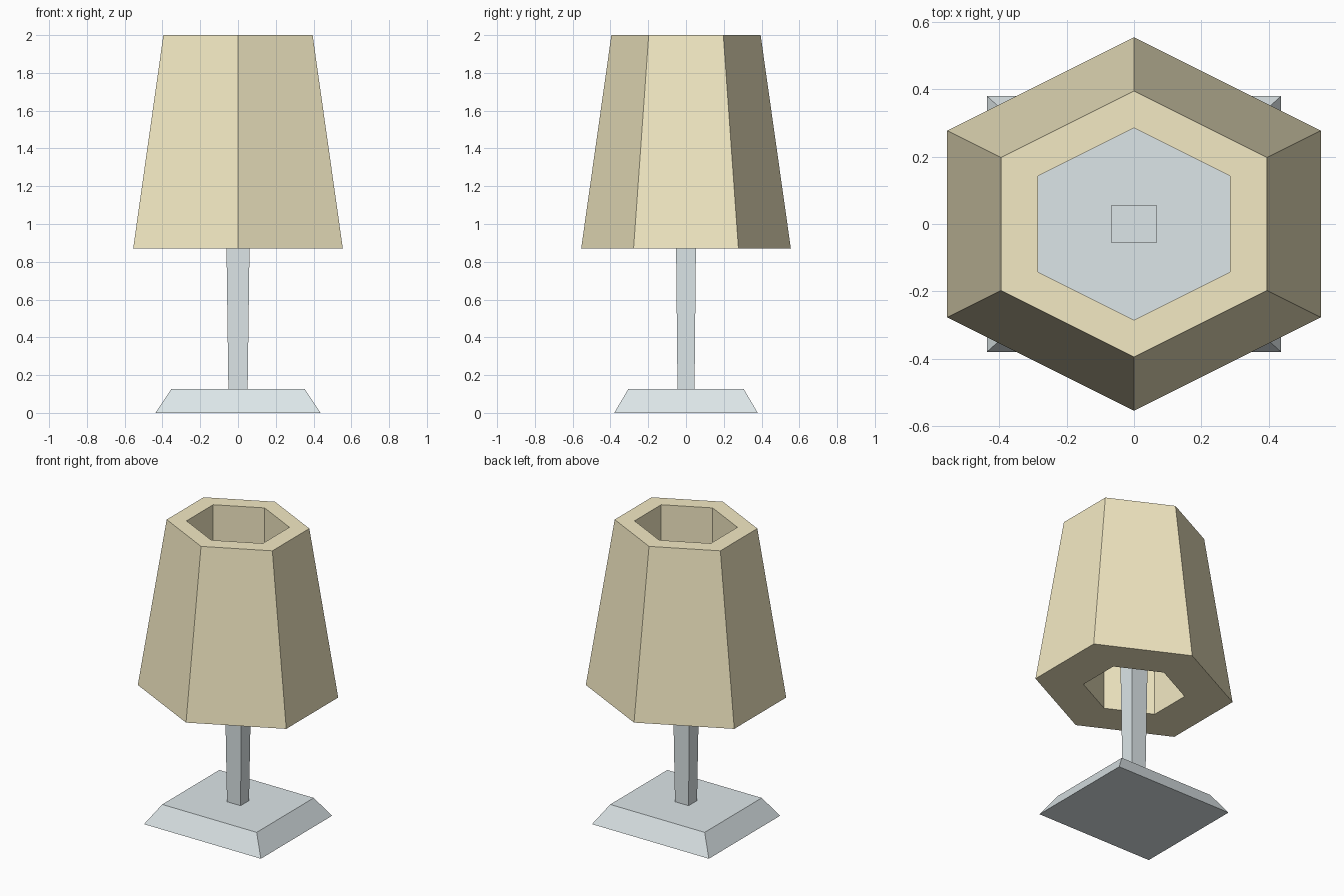
import bpy, bmesh
from math import cos, sin, pi

if "Cube" in bpy.data.objects:
    bpy.data.objects.remove(bpy.data.objects["Cube"])


def material(name, rgb):
    m = bpy.data.materials.new(name)
    m.diffuse_color = (*rgb, 1)
    m.use_nodes = True
    m.node_tree.nodes["Principled BSDF"].inputs["Base Color"].default_value = m.diffuse_color
    return m


def finish(name, bm, mat):
    bmesh.ops.recalc_face_normals(bm, faces=bm.faces)
    mesh = bpy.data.meshes.new(name)
    bm.to_mesh(mesh)
    bm.free()
    mesh.materials.append(mat)
    obj = bpy.data.objects.new(name, mesh)
    bpy.context.collection.objects.link(obj)
    return obj


def tapered_block(name, z0, size0, z1, size1, mat):
    """Box whose bottom and top half-sizes differ."""
    bm = bmesh.new()
    bmesh.ops.create_cube(bm, size=2)
    for v in bm.verts:
        top = v.co.z > 0
        sx, sy = size1 if top else size0
        v.co = (v.co.x * sx, v.co.y * sy, z1 if top else z0)
    return finish(name, bm, mat)


def hex_ring(bm, r, z):
    # hexagon pointing along y, stretched so it is as wide as it is deep
    return [bm.verts.new((r * cos(a) / cos(pi / 6), r * sin(a), z))
            for a in (pi / 2 + i * pi / 3 for i in range(6))]


metal = material("pale_metal", (0.72, 0.79, 0.81))
cream = material("cream_shade", (0.90, 0.82, 0.55))

# Foot and stem
tapered_block("base", 0, (0.437, 0.38), 0.127, (0.353, 0.305), metal)
tapered_block("stem", 0.127, (0.051, 0.045), 1.33, (0.067, 0.057), metal)

# Thick hexagonal shade: sloped outside, straight hole through the middle
bm = bmesh.new()
rings = [hex_ring(bm, r, z) for r, z in
         ((0.555, 0.87), (0.395, 2.0), (0.285, 2.0), (0.285, 0.87))]
for k in range(4):
    a, b = rings[k], rings[(k + 1) % 4]
    for i in range(6):
        j = (i + 1) % 6
        bm.faces.new((a[i], a[j], b[j], b[i]))
finish("lamp_shade", bm, cream)
